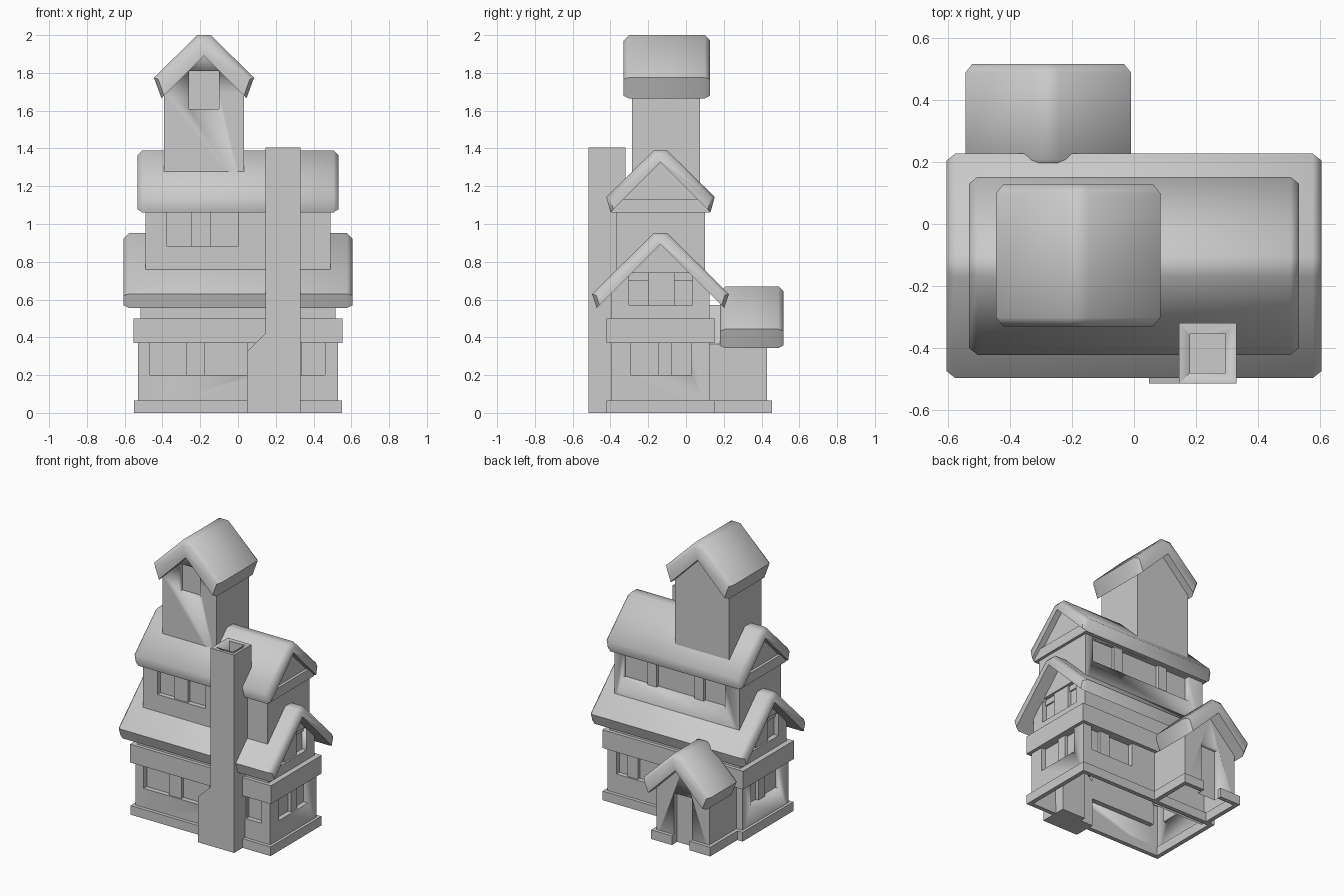
import bpy, bmesh, math
from mathutils import Vector

if "Cube" in bpy.data.objects:
    bpy.data.objects.remove(bpy.data.objects["Cube"])

clay = bpy.data.materials.new("clay_grey")
clay.diffuse_color = (0.6, 0.6, 0.6, 1)
clay.use_nodes = True
clay.node_tree.nodes["Principled BSDF"].inputs["Base Color"].default_value = clay.diffuse_color
YC = -0.135          # ridge line of the main house
AX = -0.277          # ridge line of the porch
TX = -0.18           # ridge line of the tower


def finish(name, bm, angle=30):
    bmesh.ops.recalc_face_normals(bm, faces=bm.faces)
    me = bpy.data.meshes.new(name)
    bm.to_mesh(me)
    bm.free()
    me.materials.append(clay)
    ob = bpy.data.objects.new(name, me)
    bpy.context.collection.objects.link(ob)
    bpy.ops.object.select_all(action='DESELECT')
    ob.select_set(True)
    bpy.context.view_layer.objects.active = ob
    bpy.ops.object.shade_smooth_by_angle(angle=math.radians(angle))
    return ob


def add_box(bm, x0, x1, y0, y1, z0, z1):
    vs = bmesh.ops.create_cube(bm, size=1)["verts"]
    for v in vs:
        v.co = Vector(((x0 + x1) / 2 + v.co.x * (x1 - x0),
                       (y0 + y1) / 2 + v.co.y * (y1 - y0),
                       (z0 + z1) / 2 + v.co.z * (z1 - z0)))


def boxes(name, items):
    bm = bmesh.new()
    for b in items:
        add_box(bm, *b)
    return finish(name, bm)


def loft(bm, axis, sections, centre):
    """Skin matching (u, z) profiles placed at positions along x or y."""
    rings = []
    for p, prof in sections:
        rings.append([bm.verts.new((p, centre + u, z) if axis == 'x' else
                                   (centre + u, p, z)) for u, z in prof])
    n = len(rings[0])
    for a, b in zip(rings, rings[1:]):
        for i in range(n):
            bm.faces.new((a[i], a[(i + 1) % n], b[(i + 1) % n], b[i]))
    bm.faces.new(rings[0])
    bm.faces.new(rings[-1])


def roof(name, axis, centre, p0, p1, ridge, w, t, tip):
    """Thick gable slab with a flat ridge and chamfered ends."""
    def prof(c):
        half = [(0.035 - c * .4, ridge - c),
                (w - c * .8, ridge + 0.04 - w - c * .3),
                (w - tip - c * .5, ridge - t - w + tip + c * .5)]
        return ([(-u, z) for u, z in half[::-1]] + half + [(0, ridge - t)])
    c = 0.028
    bm = bmesh.new()
    loft(bm, axis, [(p0, prof(c)), (p0 + c, prof(0)),
                    (p1 - c, prof(0)), (p1, prof(c))], centre)
    return finish(name, bm, 50)


def walls(name, axis, centre, p0, p1, w, z0, zwall, apex):
    bm = bmesh.new()
    prof = [(-w, z0), (w, z0), (w, zwall), (0, apex), (-w, zwall)]
    loft(bm, axis, [(p0, prof), (p1, prof)], centre)
    return finish(name, bm)


def cut(ob, items, open_bottom=False, open_top=False):
    """Carve recesses, then optionally leave the shell open."""
    cutter = boxes("recess_cutter", items)
    cutter.hide_render = True
    m = ob.modifiers.new("recess", 'BOOLEAN')
    m.object, m.operation, m.solver = cutter, 'DIFFERENCE', 'EXACT'
    new = bpy.data.meshes.new_from_object(
        ob.evaluated_get(bpy.context.evaluated_depsgraph_get()))
    ob.modifiers.clear()
    ob.data = new
    bpy.data.objects.remove(cutter)
    bm = bmesh.new()
    bm.from_mesh(new)
    zs = [v.co.z for v in bm.verts]
    lo, hi = min(zs), max(zs)
    gone = [f for f in bm.faces
            if (open_bottom and all(v.co.z < lo + 1e-4 for v in f.verts))
            or (open_top and all(v.co.z > hi - 1e-4 for v in f.verts))]
    bmesh.ops.delete(bm, geom=gone, context='FACES')
    bm.to_mesh(new)
    bm.free()


D = 0.035    # window recess depth
P = 0.012    # setback of window posts


def window_y(y, s, x0, x1, z0, z1, posts):
    """Window on a wall facing s along y: recess box and post boxes."""
    span = lambda a, b: tuple(sorted((y + s * a, y + s * b)))
    return ((x0, x1, *span(-D, .05), z0, z1),
            [(a, b, *span(-D - .002, -P), z0, z1) for a, b in posts])


def window_x(x, s, y0, y1, z0, z1, posts):
    span = lambda a, b: tuple(sorted((x + s * a, x + s * b)))
    return ((*span(-D, .05), y0, y1, z0, z1),
            [(*span(-D - .002, -P), a, b, z0, z1) for a, b in posts])


def glaze(name, ob, wins, extra=(), **kw):
    cut(ob, [w[0] for w in wins] + list(extra), **kw)
    posts = [p for w in wins for p in w[1]]
    if posts:
        boxes(name, posts)


# ground floor
ground = boxes("ground_floor_walls", [(-.53, .53, -.395, .125, 0, .45)])
wins = [window_y(-.395, -1, -.465, .05, .2, .37, [(-.275, -.175)]),
        window_y(-.395, -1, .2, .46, .2, .37, [(.28, .34)]),
        window_y(.125, 1, .12, .46, .2, .37, [(.3, .38)])]
wins += [window_x(s * .53, s, -.295, .03, .2, .37, [(-.145, -.075)]) for s in (-1, 1)]
glaze("ground_window_posts", ground, wins, open_bottom=True, open_top=True)


def ring(name, x, y0, y1, z0, z1, t):
    boxes(name, [(-x, x, y0, y0 + t, z0, z1), (-x, x, y1 - t, y1, z0, z1),
                 (-x, -x + t, y0 + t, y1 - t, z0, z1),
                 (x - t, x, y0 + t, y1 - t, z0, z1)])


ring("plinth", .55, -.42, .15, 0, .065, .03)
ring("floor_band", .553, -.42, .15, .37, .5, .05)

# first gable and its roof
gable = walls("lower_gable_walls", 'x', YC, -.515, .515, .26, .48, .632, .892)
glaze("gable_window_posts", gable,
      [window_x(s * .515, s, -.303, .035, .57, .74, [(-.2, -.06)]) for s in (-1, 1)],
      open_bottom=True)
roof("lower_roof", 'x', YC, -.605, .605, .952, .362, .06, .025)

# middle floor, its cornice, gable and roof
mid = boxes("middle_floor_walls", [(-.49, .49, YC - .232, YC + .235, .7, 1.1)])
glaze("middle_window_posts", mid,
      [window_y(YC - .232, -1, -.375, 0, .88, 1.06, [(-.25, -.145)]),
       window_y(YC + .235, 1, -.375, .43, .88, 1.06, [(.17, .24), (-.2, -.13)])])
boxes("cornice", [(-.51, .51, YC - .26, YC + .262, 1.06, 1.13)])
walls("upper_gable_walls", 'x', YC, -.49, .49, .21, 1.1, 1.125, 1.335)
roof("upper_roof", 'x', YC, -.533, .533, 1.39, .287, .062, .022)

# tower
tower = walls("tower_walls", 'y', TX, -.285, .075, .212, 1.15, 1.69, 1.9)
glaze("tower_posts", tower, [window_y(-.285, -1, -.26, -.1, 1.61, 1.81, [])])
roof("tower_roof", 'y', TX, -.33, .127, 2.0, .265, .11, .04)

# porch with door, plinth and roof
porch = walls("porch_walls", 'y', AX, .1, .43, .208, 0, .365, .57)
cut(porch, [(AX - .07, AX + .07, .395, .5, -.05, .36)], open_bottom=True)
PL, PR = AX - .232, AX + .232
boxes("porch_plinth", [(PL, PL + .03, .15, .455, 0, .065),
                       (PR - .03, PR, .15, .455, 0, .065),
                       (PL + .03, AX - .07, .425, .455, 0, .065),
                       (AX + .07, PR - .03, .425, .455, 0, .065)])
roof("porch_roof", 'y', AX, .18, .517, .67, .267, .1, .04)

# chimney with flue opening and sloped shoulder
chimney = boxes("chimney", [(.145, .33, -.515, -.32, 0, 1.405)])
cut(chimney, [(.18, .295, -.48, -.355, 1.3, 1.5)])
bm = bmesh.new()
shoulder = [(.048, 0), (.145, 0), (.145, .42), (.048, .325)]
loft(bm, 'y', [(-.515, shoulder), (-.36, shoulder)], 0)
finish("chimney_shoulder", bm)
